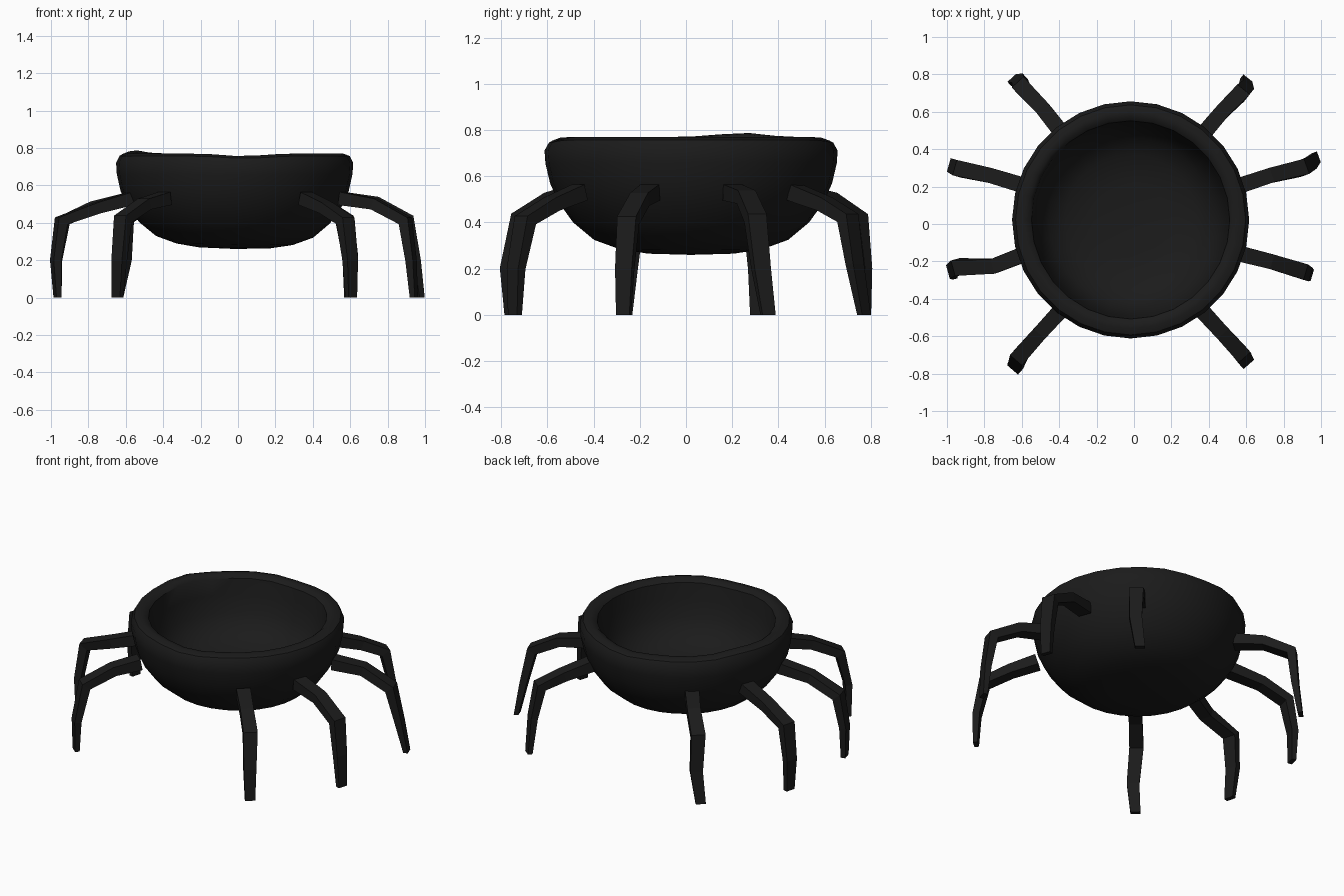
import bpy, bmesh, math
from mathutils import Vector

if "Cube" in bpy.data.objects:
    bpy.data.objects.remove(bpy.data.objects["Cube"])

black = bpy.data.materials.new("black_iron")
black.diffuse_color = (0.011, 0.011, 0.011, 1)
black.use_nodes = True
black.node_tree.nodes["Principled BSDF"].inputs["Base Color"].default_value = black.diffuse_color


def finish(name, bm):
    bmesh.ops.recalc_face_normals(bm, faces=bm.faces)
    me = bpy.data.meshes.new(name)
    bm.to_mesh(me)
    bm.free()
    me.materials.append(black)
    ob = bpy.data.objects.new(name, me)
    bpy.context.collection.objects.link(ob)
    return ob


# Bowl: one lathed profile, outside up over the rim and down the inside
profile = [(0.19, 0.266), (0.31, 0.285), (0.42, 0.325), (0.51, 0.40),
           (0.575, 0.49), (0.61, 0.57), (0.63, 0.66), (0.634, 0.72),
           (0.615, 0.757), (0.58, 0.77), (0.55, 0.765), (0.53, 0.748),
           (0.515, 0.65), (0.49, 0.54), (0.44, 0.455), (0.35, 0.395), (0.2, 0.365)]
SEG = 28
CX, CY = -0.018, 0.022
bm = bmesh.new()
rings = []
for r, z in profile:
    ring = []
    for i in range(SEG):
        a = 2 * math.pi * i / SEG
        # slight hand-hammered waviness along the rim
        lift = max(0, (z - 0.6) / 0.17)
        bump = 0.018 * math.exp(-((a - 2.75) / 0.25) ** 2)
        dip = 0.014 * math.exp(-((a - 1.5) / 0.25) ** 2) + 0.014 * math.exp(-((a - 4.8) / 0.25) ** 2)
        tilt = -0.015 * math.cos(a) * r * max(0, (0.5 - z) / 0.25)
        ring.append(bm.verts.new((CX + r * math.cos(a), CY + r * math.sin(a),
                                  z + lift * (bump - dip) + tilt)))
    rings.append(ring)
for lo, hi in zip(rings, rings[1:]):
    for i in range(SEG):
        j = (i + 1) % SEG
        bm.faces.new((lo[i], lo[j], hi[j], hi[i]))
for ring, z in ((rings[0], 0.26), (rings[-1], 0.36)):
    c = bm.verts.new((CX, CY, z))
    for i in range(SEG):
        bm.faces.new((ring[i], ring[(i + 1) % SEG], c))
bowl = finish("bowl", bm)
bpy.context.view_layer.objects.active = bowl
bowl.select_set(True)
bpy.ops.object.shade_smooth_by_angle(angle=math.radians(40))


# Legs: flat, tapered four-sided bars swept along bent paths
def leg(name, path):
    pts = [Vector(p) for p in path]
    out = pts[-1] - pts[0]
    out.z = 0
    out.normalize()
    side = out.cross(Vector((0, 0, 1)))
    thick = [0.07, 0.06, 0.06, 0.042, 0.028]
    wide = [0.085, 0.08, 0.085, 0.075, 0.06]
    bm = bmesh.new()
    secs = []
    for i, p in enumerate(pts):
        t = (pts[min(i + 1, 4)] - pts[max(i - 1, 0)]).normalized()
        up = t.cross(side).normalized()
        if i == 4:                       # foot is cut level
            up = out
        elif up.dot(out + Vector((0, 0, 1))) < 0:
            up = -up
        s, u = side * wide[i] / 2, up * thick[i] / 2
        secs.append([bm.verts.new(p + q) for q in (-s - u, s - u, s + u, -s + u)])
    for a, b in zip(secs, secs[1:]):
        for i in range(4):
            j = (i + 1) % 4
            bm.faces.new((a[i], a[j], b[j], b[i]))
    bm.faces.new(secs[0])
    bm.faces.new(secs[-1])
    finish(name, bm)


legs = {
    "back_right_leg": [(.36, .47, .53), (.47, .60, .48), (.57, .70, .42), (.60, .73, .22), (.60, .77, 0)],
    "mid_back_right_leg": [(.55, .20, .53), (.73, .26, .51), (.90, .30, .42), (.945, .325, .2), (.975, .355, 0)],
    "mid_front_right_leg": [(.55, -.155, .53), (.73, -.20, .50), (.895, -.25, .41), (.925, -.265, .2), (.94, -.27, 0)],
    "front_right_leg": [(.36, -.46, .53), (.47, -.58, .48), (.575, -.695, .41), (.60, -.735, .2), (.605, -.74, 0)],
    "front_left_leg": [(-.39, -.46, .53), (-.50, -.58, .50), (-.615, -.71, .42), (-.635, -.765, .2), (-.645, -.755, 0)],
    "mid_front_left_leg": [(-.57, -.155, .53), (-.75, -.225, .48), (-.945, -.23, .41), (-.975, -.25, .2), (-.965, -.265, 0)],
    "mid_back_left_leg": [(-.57, .20, .53), (-.77, .26, .485), (-.935, .295, .41), (-.97, .31, .2), (-.965, .31, 0)],
    "back_left_leg": [(-.38, .48, .53), (-.49, .62, .50), (-.605, .74, .42), (-.61, .765, .2), (-.645, .77, 0)],
}
for name, path in legs.items():
    leg(name, path)
